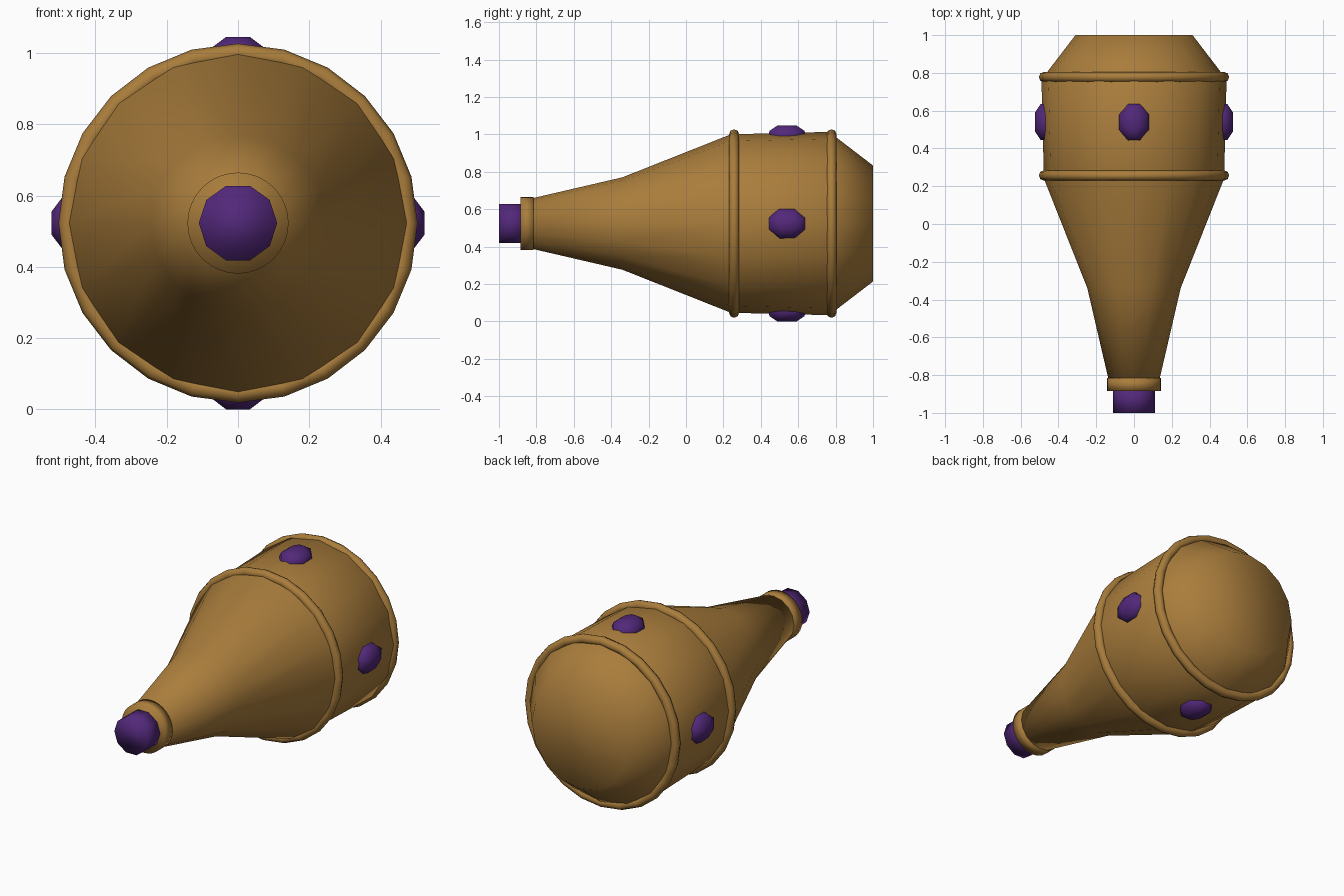
import bpy, bmesh, math
from mathutils import Matrix, Vector

if "Cube" in bpy.data.objects:
    bpy.data.objects.remove(bpy.data.objects["Cube"])

CZ = 0.523  # height of the long axis


def material(name, col):
    m = bpy.data.materials.new(name)
    m.diffuse_color = (*col, 1)
    m.use_nodes = True
    m.node_tree.nodes["Principled BSDF"].inputs["Base Color"].default_value = m.diffuse_color
    return m


BRASS = material("brass brown", (0.40, 0.205, 0.045))
PURPLE = material("deep purple", (0.085, 0.021, 0.195))


def finish(name, bm, mat):
    bmesh.ops.recalc_face_normals(bm, faces=bm.faces)
    for f in bm.faces:
        f.smooth = True
    me = bpy.data.meshes.new(name)
    bm.to_mesh(me)
    bm.free()
    me.materials.append(mat)
    ob = bpy.data.objects.new(name, me)
    bpy.context.collection.objects.link(ob)
    return ob


def lathe(name, profile, sides, mat, loop=False):
    """Turn (y, radius) points around the long axis; cap ends unless looped."""
    bm = bmesh.new()
    rings = []
    for y, r in profile:
        rings.append([bm.verts.new((r * math.cos(2 * math.pi * i / sides), y,
                                    CZ + r * math.sin(2 * math.pi * i / sides)))
                      for i in range(sides)])
    pairs = list(zip(rings, rings[1:]))
    if loop:
        pairs.append((rings[-1], rings[0]))
    else:
        bm.faces.new(rings[0])
        bm.faces.new(rings[-1])
    for a, b in pairs:
        for i in range(sides):
            j = (i + 1) % sides
            bm.faces.new((a[i], a[j], b[j], b[i]))
    return finish(name, bm, mat)


# Main bottle-shaped body
lathe("body", [(-0.84, 0.131), (-0.34, 0.247), (0.24, 0.477), (0.765, 0.49), (1.0, 0.31)],
      16, BRASS)

# Neck collar and tip
lathe("neck_collar", [(-0.885, 0.142), (-0.815, 0.142)], 32, BRASS)
lathe("tip", [(-1.0, 0.11), (-0.86, 0.11)], 10, PURPLE)

# Rounded bands
for name, y in (("front_band", 0.257), ("rear_band", 0.778)):
    circle = [(y + 0.027 * math.cos(k * math.pi / 4), 0.477 + 0.027 * math.sin(k * math.pi / 4))
              for k in range(8)]
    lathe(name, circle, 24, BRASS, loop=True)

# Four faceted gems around the wide part
for n, name in enumerate(("top_gem", "right_gem", "bottom_gem", "left_gem")):
    bm = bmesh.new()
    rings = []
    for h, sx, sy in ((0.44, 0.088, 0.102), (0.495, 0.07, 0.094), (0.523, 0.033, 0.052)):
        ring = []
        for i in range(8):
            a = math.radians(22.5 + 45 * i)
            k = 1 / math.cos(math.radians(22.5))
            ring.append(bm.verts.new((sx * k * math.cos(a), 0.54 + sy * k * math.sin(a), h)))
        rings.append(ring)
    bm.faces.new(rings[0])
    bm.faces.new(rings[-1])
    for a, b in zip(rings, rings[1:]):
        for i in range(8):
            j = (i + 1) % 8
            bm.faces.new((a[i], a[j], b[j], b[i]))
    turn = Matrix.Translation(Vector((0, 0, CZ))) @ Matrix.Rotation(n * math.pi / 2, 4, 'Y')
    bm.transform(turn)
    finish(name, bm, PURPLE)
